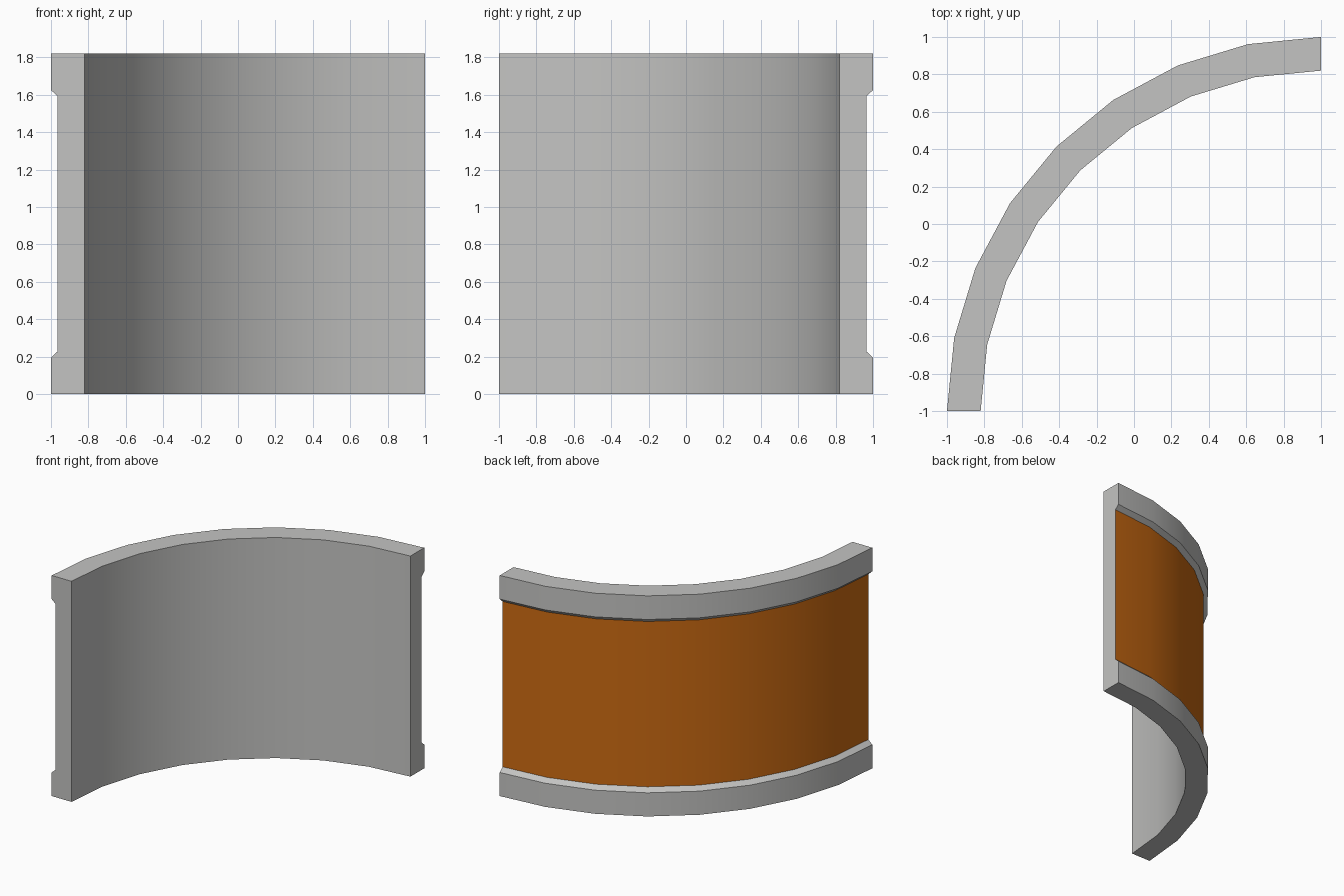
import bpy, math

if "Cube" in bpy.data.objects:
    bpy.data.objects.remove(bpy.data.objects["Cube"])

SEGMENTS = 8
CENTRE = (1.0, -1.0)          # axis of the quarter ring
HEIGHT = 1.82


def material(name, rgb):
    m = bpy.data.materials.new(name)
    m.diffuse_color = (*rgb, 1.0)
    m.use_nodes = True
    m.node_tree.nodes["Principled BSDF"].inputs["Base Color"].default_value = m.diffuse_color
    return m


grey = material("light grey", (0.55, 0.55, 0.54))
orange = material("burnt orange", (0.60, 0.145, 0.006))

# Wall cross-section (radius, height): inner face, rims and recessed outer panel
profile = [(1.82, 0), (2.0, 0), (2.0, 0.195), (1.964, 0.228),
           (1.964, HEIGHT - 0.228), (2.0, HEIGHT - 0.195),
           (2.0, HEIGHT), (1.82, HEIGHT)]
PANEL_EDGE = 3                # profile edge that is the recessed panel
n = len(profile)

# Sweep the cross-section through a quarter turn
verts, faces, slots = [], [], []
for i in range(SEGMENTS + 1):
    a = math.pi / 2 + i * math.pi / 2 / SEGMENTS
    verts += [(CENTRE[0] + r * math.cos(a), CENTRE[1] + r * math.sin(a), z)
              for r, z in profile]
for i in range(SEGMENTS):
    for j in range(n):
        k = (j + 1) % n
        faces.append((i * n + j, (i + 1) * n + j, (i + 1) * n + k, i * n + k))
        slots.append(1 if j == PANEL_EDGE else 0)

# Flat end caps
faces += [tuple(range(n)), tuple(SEGMENTS * n + j for j in reversed(range(n)))]
slots += [0, 0]

mesh = bpy.data.meshes.new("curved_wall")
mesh.from_pydata(verts, [], faces)
mesh.materials.append(grey)
mesh.materials.append(orange)
for p, s in zip(mesh.polygons, slots):
    p.material_index = s
wall = bpy.data.objects.new("curved_wall", mesh)
bpy.context.collection.objects.link(wall)

# Consistent outward normals and smooth curve with sharp edges
bpy.context.view_layer.objects.active = wall
wall.select_set(True)
bpy.ops.object.mode_set(mode='EDIT')
bpy.ops.mesh.select_all(action='SELECT')
bpy.ops.mesh.normals_make_consistent(inside=False)
bpy.ops.object.mode_set(mode='OBJECT')
bpy.ops.object.shade_smooth_by_angle(angle=math.radians(30))
